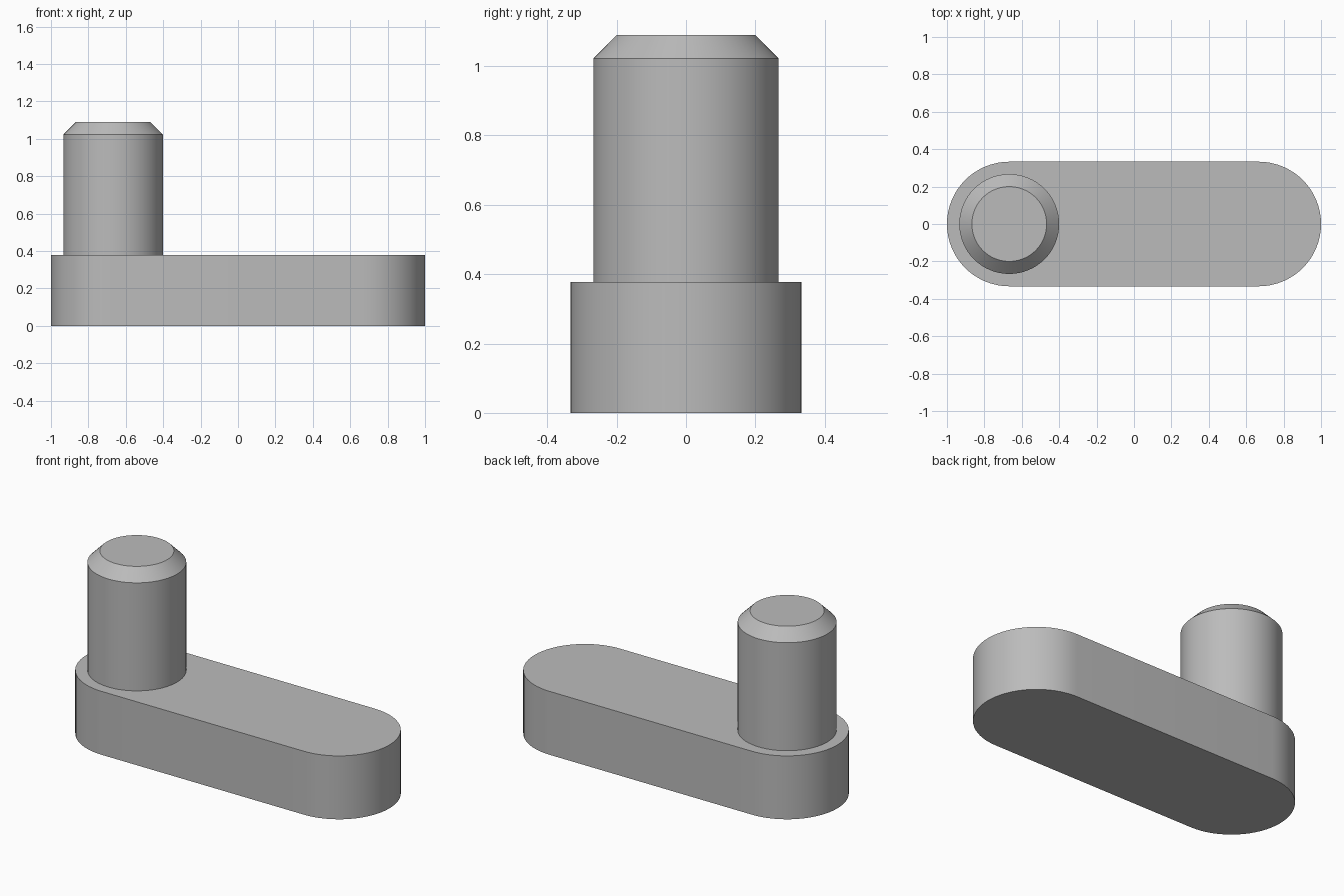
import bpy
import bmesh
from math import pi, cos, sin, radians

cube = bpy.data.objects.get("Cube")
if cube:
    bpy.data.objects.remove(cube, do_unlink=True)

ARM_RADIUS, ARM_HEIGHT, END_X = 0.333, 0.378, 0.667
PIN_RADIUS, PIN_TOP, CHAMFER = 0.267, 1.089, 0.067
SEGMENTS = 64

# Plain grey metal
grey = bpy.data.materials.new("grey metal")
grey.use_nodes = True
colour = (0.5, 0.5, 0.5, 1.0)
grey.diffuse_color = colour
grey.node_tree.nodes["Principled BSDF"].inputs["Base Color"].default_value = colour


def arc(cx, radius, start, end, steps):
    """Points on an arc around (cx, 0)."""
    angles = [start + (end - start) * i / steps for i in range(steps + 1)]
    return [(cx + radius * cos(a), radius * sin(a)) for a in angles]


def loft(name, rings):
    """Closed solid through matching outlines, each given as (points, z)."""
    bm = bmesh.new()
    loops = [[bm.verts.new((x, y, z)) for x, y in pts] for pts, z in rings]
    count = len(loops[0])
    for low, high in zip(loops, loops[1:]):
        for i in range(count):
            j = (i + 1) % count
            bm.faces.new((low[i], low[j], high[j], high[i]))
    bm.faces.new(loops[0][::-1])
    bm.faces.new(loops[-1])
    mesh = bpy.data.meshes.new(name)
    bm.to_mesh(mesh)
    bm.free()
    mesh.materials.append(grey)
    obj = bpy.data.objects.new(name, mesh)
    bpy.context.collection.objects.link(obj)
    bpy.ops.object.select_all(action='DESELECT')
    obj.select_set(True)
    bpy.context.view_layer.objects.active = obj
    bpy.ops.object.shade_smooth_by_angle(angle=radians(30))
    return obj


# Flat arm with rounded ends
half = SEGMENTS // 2
outline = (arc(END_X, ARM_RADIUS, -pi / 2, pi / 2, half)
           + arc(-END_X, ARM_RADIUS, pi / 2, 3 * pi / 2, half))
loft("arm", [(outline, 0), (outline, ARM_HEIGHT)])


# Upright pin with a chamfered top
def circle(radius):
    return arc(-END_X, radius, 0, 2 * pi, SEGMENTS)[:-1]


loft("pin", [(circle(PIN_RADIUS), ARM_HEIGHT),
             (circle(PIN_RADIUS), PIN_TOP - CHAMFER),
             (circle(PIN_RADIUS - CHAMFER), PIN_TOP)])
